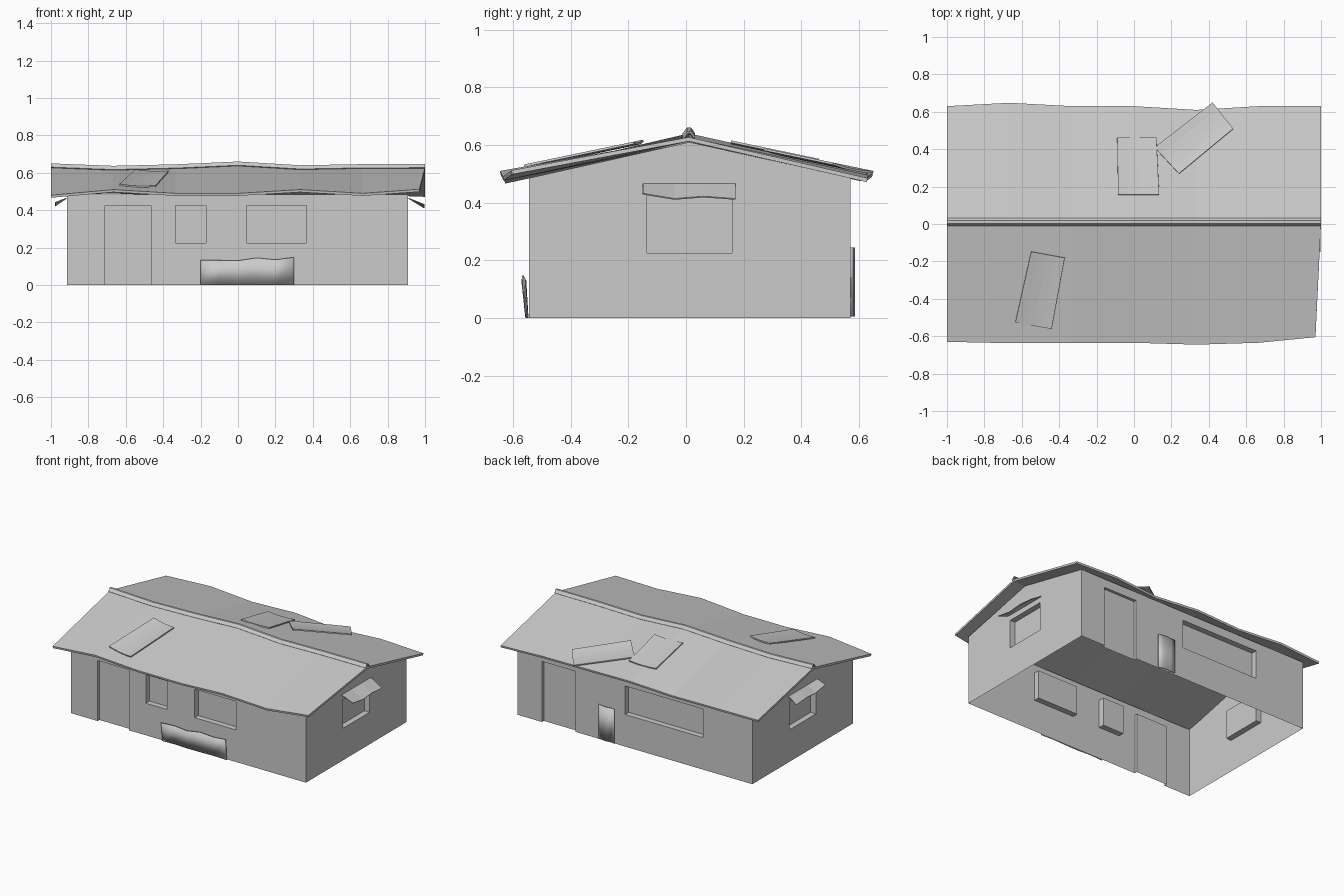
import bpy, bmesh
from mathutils import Vector

old = bpy.data.objects.get("Cube")
if old:
    bpy.data.objects.remove(old, do_unlink=True)

grey = bpy.data.materials.new("plain_grey")
grey.use_nodes = True
COLOUR = (0.6, 0.6, 0.6, 1)
grey.diffuse_color = COLOUR
grey.node_tree.nodes["Principled BSDF"].inputs["Base Color"].default_value = COLOUR

L, R, F, B = -0.915, 0.91, -0.545, 0.57      # wall planes
EAVE, APEX = 0.485, 0.61
COLS = [-1, -0.667, -0.333, 0, 0.333, 0.667, 1]


def finish(name, bm, thickness=0, smooth=False):
    bmesh.ops.remove_doubles(bm, verts=bm.verts, dist=0.0005)
    mesh = bpy.data.meshes.new(name)
    bm.to_mesh(mesh)
    bm.free()
    mesh.materials.append(grey)
    obj = bpy.data.objects.new(name, mesh)
    bpy.context.collection.objects.link(obj)
    if thickness:
        mod = obj.modifiers.new("thickness", 'SOLIDIFY')
        mod.thickness = thickness
        mod.offset = -1
    if smooth:
        for p in mesh.polygons:
            p.use_smooth = True
    return obj


def strip(name, rows, thickness=0, smooth=False):
    """Skin a sheet through rows of points."""
    bm = bmesh.new()
    grid = [[bm.verts.new(p) for p in row] for row in rows]
    for a, b in zip(grid, grid[1:]):
        for i in range(len(a) - 1):
            bm.faces.new((a[i], a[i + 1], b[i + 1], b[i]))
    return finish(name, bm, thickness, smooth)


def wall(name, start, end, openings, gable=False):
    """Wall with recessed openings (u0, u1, z0, z1, depth), u along the wall.
    The outside is on the right when walking from start to end."""
    a, b = Vector(start), Vector(end)
    length = (b - a).length
    along = (b - a) / length
    inward = Vector((-along.y, along.x, 0))
    bm = bmesh.new()

    def face(*pts):
        bm.faces.new([bm.verts.new(a + along * u + inward * d + Vector((0, 0, z)))
                      for u, z, d in pts])

    us = sorted({0, length, *[u for o in openings for u in o[:2]]})
    zs = sorted({0, EAVE, *[z for o in openings for z in o[2:4]]})
    for u0, u1 in zip(us, us[1:]):
        for z0, z1 in zip(zs, zs[1:]):
            d = 0
            for o in openings:
                if o[0] <= u0 and u1 <= o[1] and o[2] <= z0 and z1 <= o[3]:
                    d = o[4]
            face((u0, z0, d), (u1, z0, d), (u1, z1, d), (u0, z1, d))
    # reveals around each opening
    for u0, u1, z0, z1, d in openings:
        ring = [(u0, z0), (u1, z0), (u1, z1), (u0, z1)]
        for p, q in zip(ring, ring[1:] + ring[:1]):
            if p[1] == q[1] == 0:
                continue
            face((*p, 0), (*q, 0), (*q, d), (*p, d))
    if gable:
        face((0, EAVE, 0), (length, EAVE, 0), (length / 2, APEX, 0))
    finish(name, bm)


def spans(origin, sign, items):
    """Turn world coordinates into distances along a wall."""
    return [(*sorted((sign * (p - origin), sign * (q - origin))), z0, z1, d)
            for p, q, z0, z1, d in items]


# Walls with recessed doors and windows
SILL, HEAD = 0.225, 0.425
wall("front_wall", (L, F, 0), (R, F, 0), spans(L, 1, [
    (-0.71, -0.465, 0, HEAD, 0.02), (-0.335, -0.17, SILL, HEAD, 0.04),
    (0.045, 0.365, SILL, HEAD, 0.04)]))
wall("back_wall", (R, B, 0), (L, B, 0), spans(R, -1, [
    (0.46, 0.72, 0, HEAD, 0.02), (-0.53, 0.075, SILL, HEAD, 0.04)]))
side_window = [(-0.135, 0.16, SILL, HEAD, 0.04)]
wall("left_gable_wall", (R, F, 0), (R, B, 0), spans(F, 1, side_window), True)
wall("right_gable_wall", (L, B, 0), (L, F, 0), spans(B, -1, side_window), True)

# Warped roof sheets
ridge_z = [0.63, 0.617, 0.625, 0.64, 0.62, 0.626, 0.627]
front_z = [0.48, 0.51, 0.49, 0.49, 0.51, 0.49, 0.512]
front_y = [-0.63, -0.637, -0.635, -0.635, -0.645, -0.635, -0.605]
back_z = [0.495, 0.503, 0.49, 0.503, 0.488, 0.497, 0.485]
back_y = [0.63, 0.648, 0.63, 0.63, 0.61, 0.63, 0.63]
ridge = [(x, 0.01, z) for x, z in zip(COLS, ridge_z)]
front_edge = [(min(x, 0.97), y, z) for x, y, z in zip(COLS, front_y, front_z)]
back_edge = list(zip(COLS, back_y, back_z))
strip("front_roof_sheet", [front_edge, ridge], 0.014)
strip("back_roof_sheet", [ridge, back_edge], 0.014)

# Ridge cap
strip("ridge_cap", [[(x, y, z + dz) for x, z in zip(COLS, ridge_z)]
                    for y, dz in ((-0.012, 0), (0.003, 0.02), (0.018, 0.02), (0.032, 0))], 0.006)


# Loose sheets lying on the roof
def loose_sheet(name, corners, lift):
    a, b, c, d = [Vector((x, y, 0.627 - 0.208 * abs(y) + lift)) for x, y in corners]
    rows = []
    for i in range(5):
        t = i / 4
        bow = Vector((0, 0, -0.006 * 4 * t * (1 - t)))
        rows.append([a.lerp(b, t) + bow, d.lerp(c, t) + bow])
    strip(name, rows, 0.008)


loose_sheet("front_loose_sheet", [(-0.635, -0.525), (-0.44, -0.56), (-0.37, -0.18), (-0.55, -0.147)], 0.014)
loose_sheet("back_loose_sheet_outer", [(0.11, 0.41), (0.24, 0.27), (0.53, 0.51), (0.42, 0.65)][::-1], 0.018)
loose_sheet("back_loose_sheet_inner", [(-0.085, 0.155), (0.135, 0.155), (0.12, 0.46), (-0.09, 0.46)], 0.013)

# Awnings over the gable windows
for name, x, side, reach, drop in (("left_awning", R, 1, 0.085, 0.41), ("right_awning", L, -1, 0.062, 0.42)):
    ys = [-0.15, -0.04, 0.06, 0.172]
    wave = [0.018, 0, 0.008, 0]
    inner = [(x, y, 0.462) for y in ys]
    outer = [(x + side * reach, y, drop + w) for y, w in zip(ys, wave)]
    rows = [outer, inner] if side < 0 else [inner, outer]
    strip(name, rows, 0.005)

# Bent sheets leaning against the walls
xs = [-0.2, -0.1, 0, 0.1, 0.2, 0.3]
tops = [0.132, 0.132, 0.13, 0.145, 0.135, 0.148]
bulge = [0.01, 0, 0.012, 0.008, 0.002, 0.01]
strip("front_leaning_sheet", [[(x, F - 0.006 - b / 2, 0) for x, b in zip(xs, bulge)],
                              [(x, F - 0.014 - b, z) for x, b, z in zip(xs, bulge, tops)]], 0.005, True)
xs = [0.28, 0.247, 0.215, 0.182, 0.15]
bulge = [0.004, 0.012, 0.016, 0.01, 0.014]
strip("back_leaning_sheet", [[(x, B + b, z) for x, b in zip(xs, bulge)]
                             for z in (0.006, 0.245)], 0.005, True)
